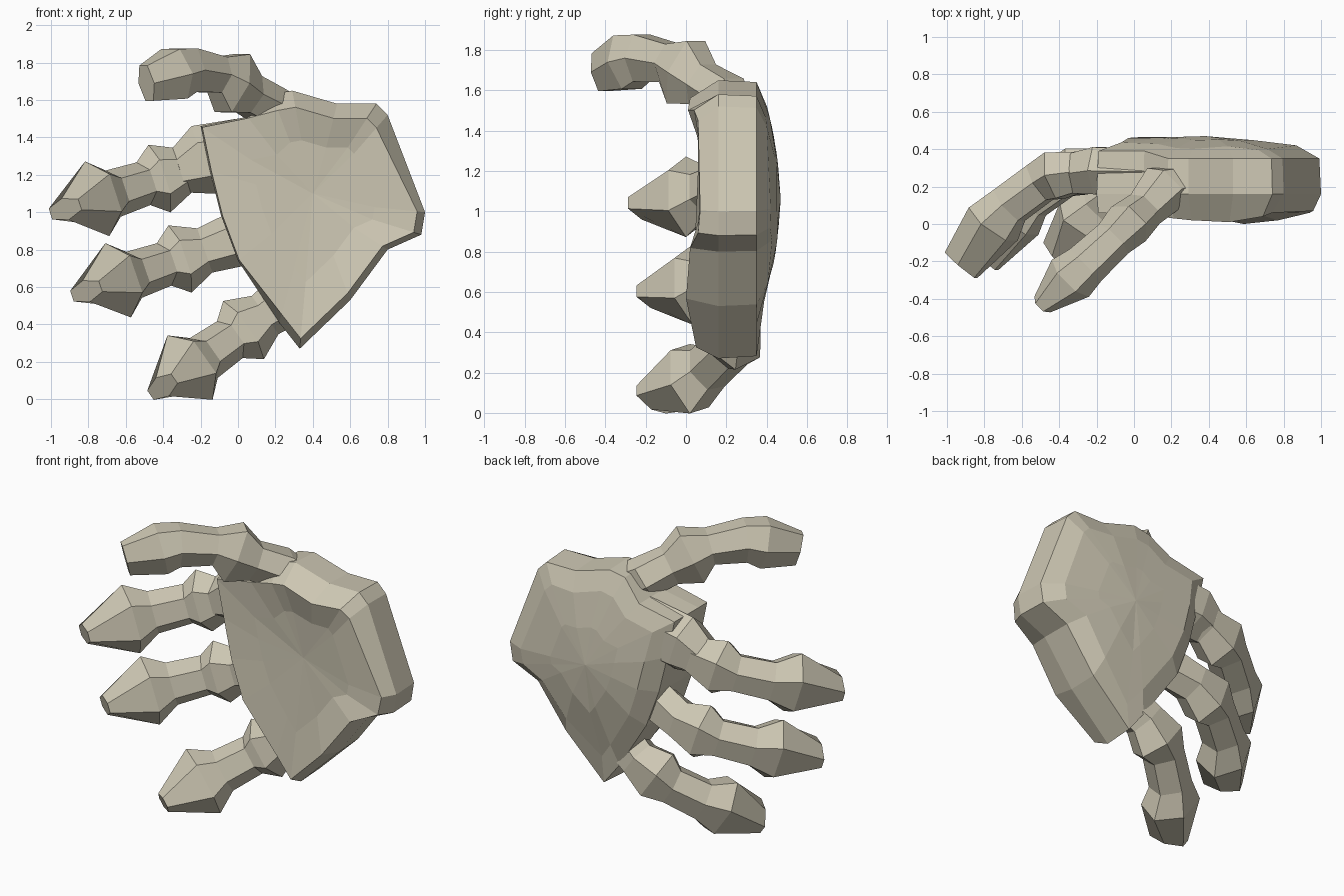
import bpy, bmesh, math
from mathutils import Vector

if "Cube" in bpy.data.objects:
    bpy.data.objects.remove(bpy.data.objects["Cube"])

mat = bpy.data.materials.new("pale_stone")
mat.diffuse_color = (0.61, 0.57, 0.45, 1)
mat.use_nodes = True
mat.node_tree.nodes["Principled BSDF"].inputs["Base Color"].default_value = mat.diffuse_color


def finish(bm, name):
    bmesh.ops.recalc_face_normals(bm, faces=bm.faces)
    me = bpy.data.meshes.new(name)
    bm.to_mesh(me)
    bm.free()
    me.materials.append(mat)
    ob = bpy.data.objects.new(name, me)
    bpy.context.collection.objects.link(ob)
    return ob


def bridge(bm, a, b):
    n = len(a)
    for i in range(n):
        bm.faces.new((a[i], a[(i + 1) % n], b[(i + 1) % n], b[i]))


def tube(name, rings, lateral, sides=6):
    """Faceted limb: rings are (centre, half width, half depth)."""
    bm = bmesh.new()
    lat = Vector(lateral).normalized()
    cs = [Vector(r[0]) for r in rings]
    loops = []
    for i, (c, w, d) in enumerate(rings):
        t = (cs[min(i + 1, len(cs) - 1)] - cs[max(i - 1, 0)]).normalized()
        n = t.cross(lat).normalized()
        loops.append([bm.verts.new(cs[i] + lat * w * math.cos(k * math.tau / sides)
                                   + n * d * 1.12 * math.sin(k * math.tau / sides))
                      for k in range(sides)])
    for a, b in zip(loops, loops[1:]):
        bridge(bm, a, b)
    bm.faces.new(loops[0])
    bm.faces.new(loops[-1])
    return finish(bm, name)


# Palm: outline rows of x, z, front-face y
outline = [(-0.20, 1.46, 0.06), (0.05, 1.51, 0.05), (0.18, 1.63, 0.03), (0.29, 1.65, 0.02),
           (0.53, 1.58, 0.01), (0.74, 1.58, 0.04), (0.80, 1.52, 0.06), (1.0, 1.0, 0.07),
           (0.98, 0.88, 0.06), (0.80, 0.80, 0.02), (0.60, 0.53, 0.00), (0.33, 0.27, 0.05),
           (0.22, 0.41, 0.05), (0.0, 0.74, 0.04), (-0.09, 0.98, 0.05), (-0.15, 1.22, 0.06)]
cx, cz = 0.4, 1.06
bm = bmesh.new()


def palm_loop(scale, y):
    """Scaled copy of the outline; scale and y are rules of (x, z, front y)."""
    vs = []
    for x, z, yf in outline:
        s = scale(x, z)
        px, pz = cx + (x - cx) * s, cz + (z - cz) * s
        vs.append(bm.verts.new((px, y(px, pz, yf), pz)))
    return vs


def back_y(x, z, yf):
    return 0.465 - 0.30 * (z - 1.06) ** 2 - 0.12 * max(0, x - 0.5)


loops = [palm_loop(lambda x, z: 0.55, lambda x, z, yf: 0.065),
         palm_loop(lambda x, z: 0.985 if x < 0.1 else (0.85 if z > 1.5 else 0.93),
                   lambda x, z, yf: yf),
         palm_loop(lambda x, z: 1.0, lambda x, z, yf: 0.16),
         palm_loop(lambda x, z: 0.985, lambda x, z, yf: 0.39 if x < 0.1 and z > 0.6 else 0.35),
         palm_loop(lambda x, z: 0.78, back_y),
         palm_loop(lambda x, z: 0.4, back_y)]
for a, b in zip(loops, loops[1:]):
    bridge(bm, a, b)
for loop, centre in ((loops[0], (0.4, 0.085, 1.1)), (loops[-1], (0.38, 0.47, 1.06))):
    c = bm.verts.new(centre)
    for i in range(len(loop)):
        bm.faces.new((loop[i], loop[(i + 1) % len(loop)], c))
finish(bm, "palm")

# Three fingers: distance along, y offset, half width, half depth
profile = [(-0.34, 0.0, 0.15, 0.09), (-0.14, 0.02, 0.125, 0.11), (0.0, 0.0, 0.19, 0.13),
           (0.09, -0.04, 0.12, 0.11), (0.26, -0.16, 0.13, 0.11), (0.35, -0.26, 0.21, 0.14),
           (0.53, -0.48, 0.06, 0.11)]
for name, knuckle, deg, curl in (("upper_finger", (-0.42, 0.26, 1.18), 18, 1.0),
                                 ("middle_finger", (-0.31, 0.28, 0.75), 19, 0.95),
                                 ("lower_finger", (0.03, 0.245, 0.37), 35, 0.87)):
    ca, sa = math.cos(math.radians(deg)), math.sin(math.radians(deg))
    rings = [((knuckle[0] - a * ca, knuckle[1] + dy * curl, knuckle[2] - a * sa), w, d)
             for a, dy, w, d in profile]
    tube(name, rings, (-sa, 0, ca))

# Webbing that widens the root of the upper finger into the palm corner
tube("finger_web", [((0.12, 0.28, 1.32), 0.2, 0.12), ((-0.19, 0.285, 1.28), 0.19, 0.13),
                    ((-0.32, 0.27, 1.22), 0.12, 0.11)], (-0.31, 0, 0.95))

# Thumb
tube("thumb", [((0.34, 0.22, 1.46), 0.11, 0.12), ((0.17, 0.20, 1.565), 0.14, 0.11),
               ((0.06, 0.08, 1.63), 0.11, 0.11), ((-0.03, 0.0, 1.69), 0.13, 0.175),
               ((-0.11, -0.08, 1.735), 0.11, 0.10), ((-0.26, -0.22, 1.76), 0.12, 0.12),
               ((-0.34, -0.29, 1.74), 0.14, 0.14), ((-0.49, -0.43, 1.69), 0.06, 0.10)],
     (0.7, -0.7, 0))
